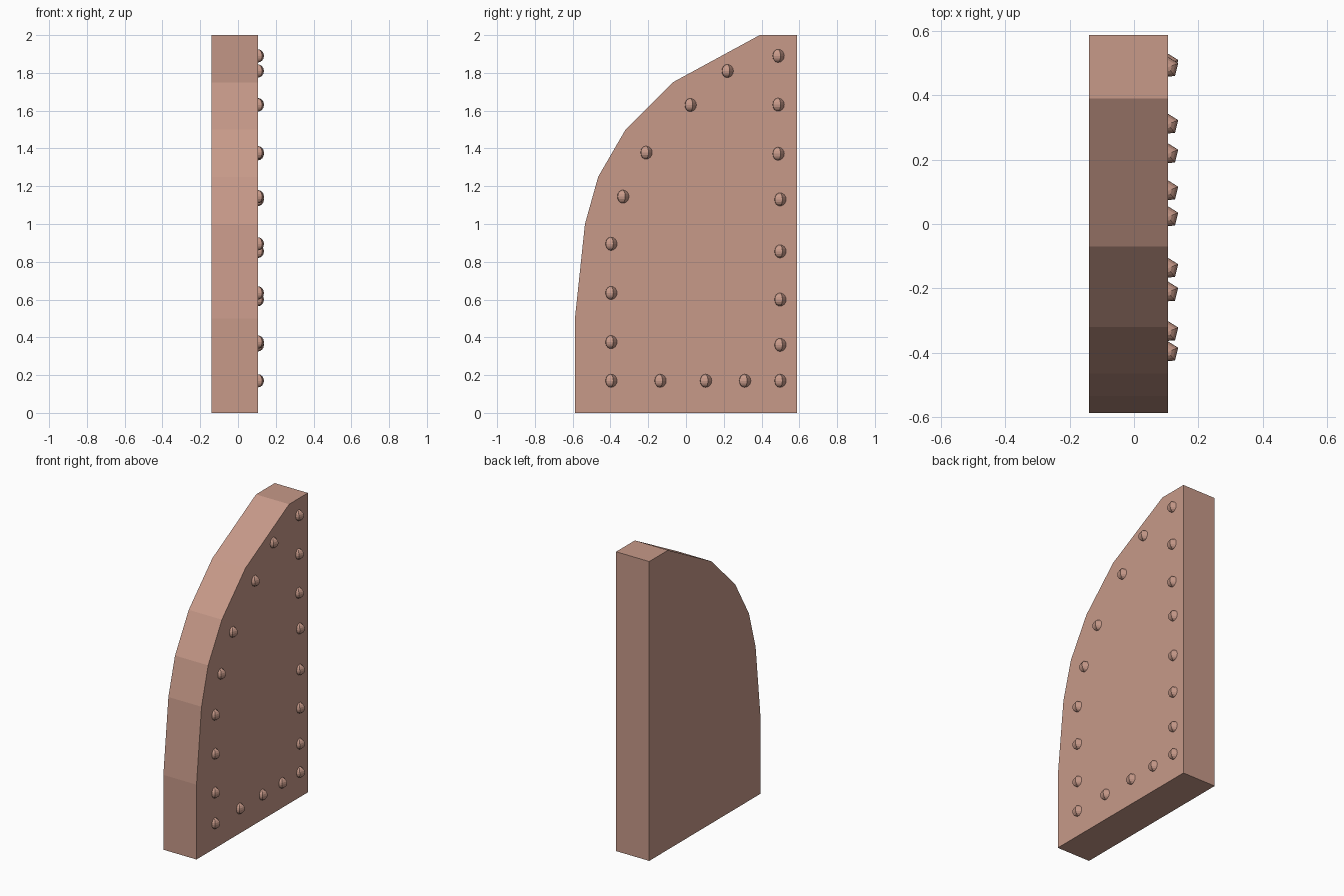
import bpy, bmesh, math
from mathutils import Matrix

if "Cube" in bpy.data.objects:
    bpy.data.objects.remove(bpy.data.objects["Cube"])

mat = bpy.data.materials.new("dusty_clay")
mat.diffuse_color = (0.57, 0.32, 0.25, 1)
mat.use_nodes = True
mat.node_tree.nodes["Principled BSDF"].inputs["Base Color"].default_value = mat.diffuse_color

X_BACK, X_FACE = -0.14, 0.105


def finish(name, bm):
    bmesh.ops.recalc_face_normals(bm, faces=bm.faces)
    mesh = bpy.data.meshes.new(name)
    bm.to_mesh(mesh)
    bm.free()
    mesh.materials.append(mat)
    obj = bpy.data.objects.new(name, mesh)
    bpy.context.collection.objects.link(obj)
    return obj


# Panel: curved-edge profile in y-z, extruded along x
profile = [(-0.588, 0), (0.588, 0), (0.588, 2), (0.39, 2), (-0.07, 1.75),
           (-0.32, 1.5), (-0.465, 1.25), (-0.535, 1.0), (-0.588, 0.5)]
bm = bmesh.new()
face = bm.faces.new([bm.verts.new((X_BACK, y, z)) for y, z in profile])
ext = bmesh.ops.extrude_face_region(bm, geom=[face], use_keep_orig=True)
bmesh.ops.translate(bm, vec=(X_FACE - X_BACK, 0, 0),
                    verts=[v for v in ext["geom"] if isinstance(v, bmesh.types.BMVert)])
finish("panel", bm)

# Rivets: five-sided low-poly balls half sunk in the +x face
bm = bmesh.new()
bmesh.ops.create_uvsphere(bm, u_segments=5, v_segments=8, radius=0.035)
rim = max(bm.verts, key=lambda v: v.co.xy.length)
turn = math.radians(22) - math.atan2(rim.co.y, rim.co.x)
bmesh.ops.rotate(bm, verts=bm.verts, cent=(0, 0, 0), matrix=Matrix.Rotation(turn, 3, 'Z'))
first = finish("rivet", bm)

straight_edge = [(0.487, z) for z in (1.89, 1.632, 1.372)]
straight_edge += [(0.497, z) for z in (1.13, 0.855, 0.60, 0.36, 0.17)]
bottom_edge = [(y, 0.17) for y in (0.31, 0.103, -0.138, -0.398)]
curved_edge = [(-0.398, 0.375), (-0.398, 0.635), (-0.398, 0.895), (-0.335, 1.145),
               (-0.212, 1.378), (0.022, 1.63), (0.218, 1.81)]
for i, (y, z) in enumerate(straight_edge + bottom_edge + curved_edge):
    rivet = first
    if i:
        rivet = first.copy()
        bpy.context.collection.objects.link(rivet)
    rivet.name = f"rivet_{i + 1}"
    rivet.location = (X_FACE, y, z)
